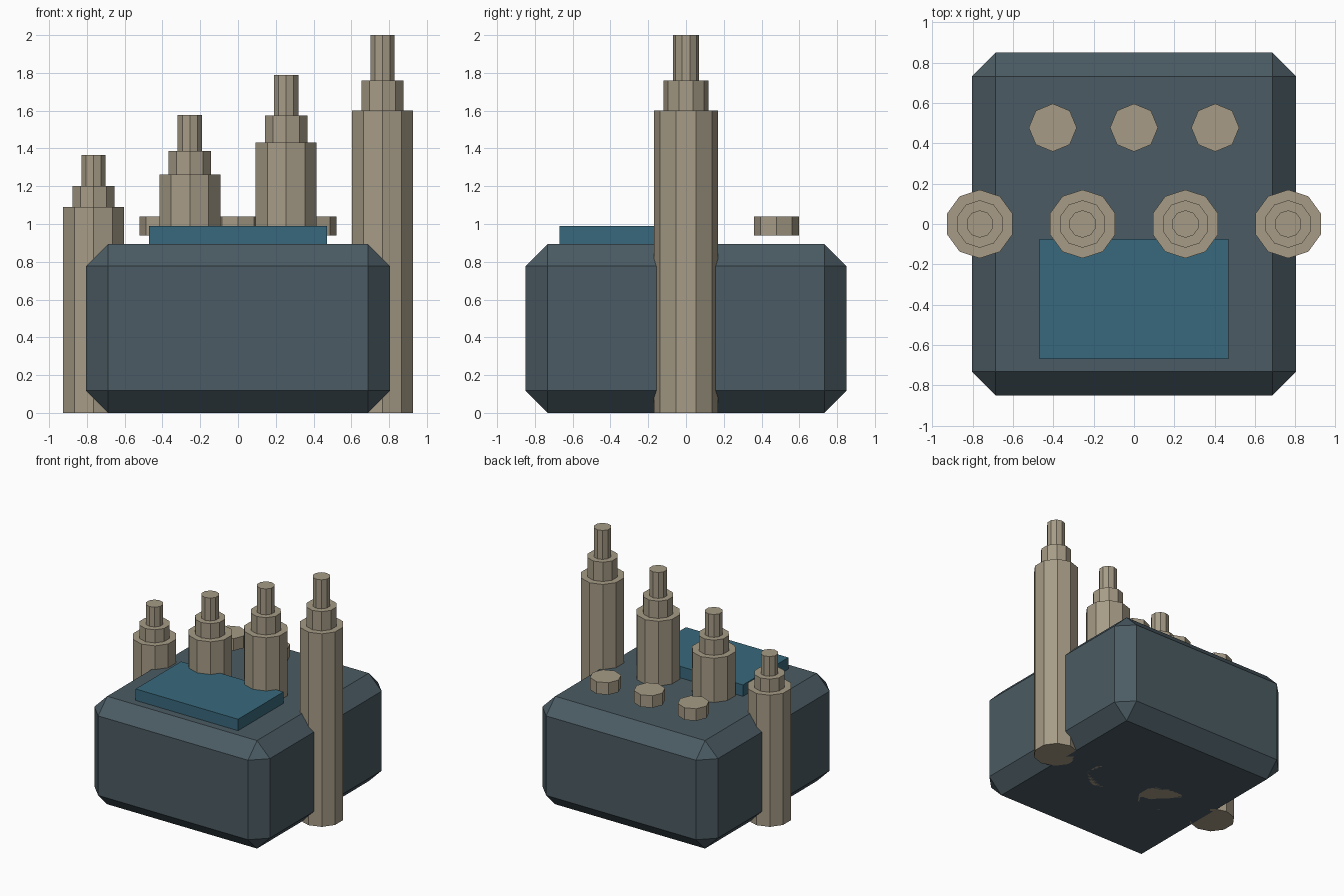
import bpy
import bmesh
from mathutils import Matrix

if "Cube" in bpy.data.objects:
    bpy.data.objects.remove(bpy.data.objects["Cube"])


def material(name, rgb):
    mat = bpy.data.materials.new(name)
    mat.diffuse_color = (*rgb, 1)
    mat.use_nodes = True
    mat.node_tree.nodes["Principled BSDF"].inputs["Base Color"].default_value = mat.diffuse_color
    return mat


SLATE = material("slate", (0.07, 0.105, 0.125))
TAN = material("tan", (0.38, 0.33, 0.24))
TEAL = material("teal", (0.04, 0.14, 0.20))


def finish(name, bm, mat):
    mesh = bpy.data.meshes.new(name)
    bm.to_mesh(mesh)
    bm.free()
    mesh.materials.append(mat)
    obj = bpy.data.objects.new(name, mesh)
    bpy.context.collection.objects.link(obj)
    return obj


def box(name, lo, hi, mat, bevel=0):
    bm = bmesh.new()
    size = [b - a for a, b in zip(lo, hi)]
    centre = [(a + b) / 2 for a, b in zip(lo, hi)]
    bmesh.ops.create_cube(bm, size=1, matrix=Matrix.Translation(centre) @ Matrix.Diagonal((*size, 1)))
    if bevel:
        bmesh.ops.bevel(bm, geom=bm.edges[:], offset=bevel, segments=1,
                        profile=0.5, affect='EDGES')
    return finish(name, bm, mat)


def stepped_cylinder(name, x, y, sides, stages, mat):
    """Stack of prisms; each stage is (radius, bottom, top)."""
    bm = bmesh.new()
    for radius, z0, z1 in stages:
        bmesh.ops.create_cone(bm, cap_ends=True, segments=sides, radius1=radius, radius2=radius,
                              depth=z1 - z0, matrix=Matrix.Translation((x, y, (z0 + z1) / 2)))
    return finish(name, bm, mat)


# Chamfered main housing
box("housing", (-0.805, -0.85, 0), (0.805, 0.85, 0.895), SLATE, bevel=0.118)

# Raised panel at the front of the top
box("top_panel", (-0.47, -0.67, 0.89), (0.47, -0.075, 0.99), TEAL)

# Row of stepped pipes, rising from left to right
for i in range(4):
    h = 1.364 + 0.212 * i
    stepped_cylinder(f"pipe_{i + 1}", -0.765 + 0.51 * i, 0, 10,
                     [(0.17, 0, 0.8 * h), (0.118, 0.8 * h, 0.88 * h), (0.068, 0.88 * h, h)], TAN)

# Row of buttons hovering just above the back of the top
for i in range(3):
    stepped_cylinder(f"button_{i + 1}", 0.403 * (i - 1), 0.478, 8, [(0.119, 0.94, 1.04)], TAN)
